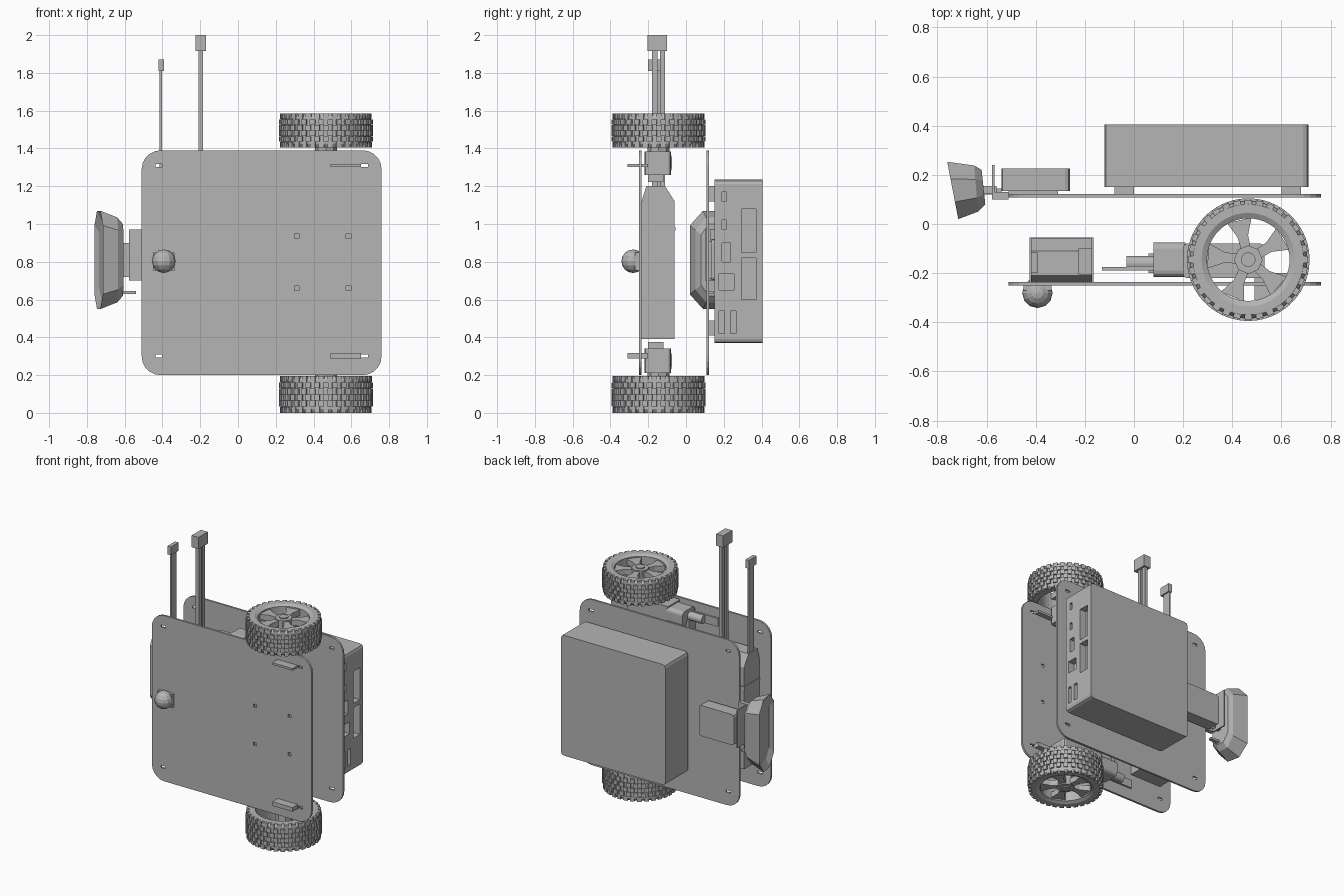
import bpy, bmesh, math
from mathutils import Matrix, Vector

cube = bpy.data.objects.get("Cube")
if cube:
    bpy.data.objects.remove(cube, do_unlink=True)

GREY = (0.46, 0.46, 0.46, 1)
mat = bpy.data.materials.new("plain grey")
mat.use_nodes = True
mat.diffuse_color = GREY
mat.node_tree.nodes["Principled BSDF"].inputs["Base Color"].default_value = GREY


def finish(name, bm):
    bmesh.ops.recalc_face_normals(bm, faces=bm.faces[:])
    mesh = bpy.data.meshes.new(name)
    bm.to_mesh(mesh)
    bm.free()
    mesh.materials.append(mat)
    obj = bpy.data.objects.new(name, mesh)
    bpy.context.scene.collection.objects.link(obj)
    return obj


def add_box(bm, x, y, z):
    size = Vector((x[1] - x[0], y[1] - y[0], z[1] - z[0]))
    mid = Vector((sum(x), sum(y), sum(z))) / 2
    bmesh.ops.create_cube(bm, size=1, matrix=Matrix.Translation(mid) @ Matrix.Diagonal(size).to_4x4())


def boxes(name, *parts):
    bm = bmesh.new()
    for part in parts:
        add_box(bm, *part)
    return finish(name, bm)


def bevel_axis(obj, axis, width, segments):
    # Round only the edges that run along one axis
    bm = bmesh.new()
    bm.from_mesh(obj.data)
    edges = [e for e in bm.edges
             if abs((e.verts[0].co - e.verts[1].co).normalized()[axis]) > 0.99]
    bmesh.ops.bevel(bm, geom=edges, offset=width, segments=segments, profile=0.5, affect='EDGES')
    bm.to_mesh(obj.data)
    bm.free()


def cut(obj, cutter):
    cutter.hide_render = True
    mod = obj.modifiers.new("cut", 'BOOLEAN')
    mod.object = cutter
    mod.operation = 'DIFFERENCE'
    mod.solver = 'EXACT'
    bpy.context.view_layer.update()
    graph = bpy.context.evaluated_depsgraph_get()
    mesh = bpy.data.meshes.new_from_object(obj.evaluated_get(graph))
    obj.modifiers.clear()
    obj.data = mesh
    bpy.data.objects.remove(cutter, do_unlink=True)


def loft(name, sections):
    # Bridge matching rings of points and cap the ends
    bm = bmesh.new()
    rings = [[bm.verts.new(p) for p in ring] for ring in sections]
    n = len(rings[0])
    for a, b in zip(rings, rings[1:]):
        for i in range(n):
            j = (i + 1) % n
            bm.faces.new((a[i], a[j], b[j], b[i]))
    bm.faces.new(rings[0])
    bm.faces.new(rings[-1])
    return finish(name, bm)


def cylinder(name, start, end, radius, sides=16):
    a, b = Vector(start), Vector(end)
    turn = (b - a).to_track_quat('Z', 'Y').to_matrix().to_4x4()
    bm = bmesh.new()
    bmesh.ops.create_cone(bm, cap_ends=True, segments=sides, radius1=radius, radius2=radius,
                          depth=(b - a).length, matrix=Matrix.Translation((a + b) / 2) @ turn)
    return finish(name, bm)


# Chassis plates with rounded corners, slots and screw holes
def chassis_plate(name, y0, y1, screws):
    plate = boxes(name, ((-0.51, 0.76), (y0, y1), (0.2, 1.39)))
    bevel_axis(plate, 1, 0.1, 5)
    deep = (y0 - 0.1, y1 + 0.1)
    holes = [((x - 0.018, x + 0.018), deep, (z - 0.008, z + 0.008))
             for x in (-0.42, 0.67) for z in (0.3, 1.31)]
    if screws:
        holes += [((x - 0.012, x + 0.012), deep, (z - 0.011, z + 0.011))
                  for x in (0.31, 0.585) for z in (0.66, 0.935)]
    cut(plate, boxes("plate_cutter", *holes))


chassis_plate("front_plate", -0.25, -0.235, True)
chassis_plate("back_plate", 0.108, 0.122, False)

# Computer case with ports on its left side
case = boxes("computer_case", ((-0.12, 0.71), (0.15, 0.405), (0.37, 1.235)))
bevel_axis(case, 1, 0.022, 2)
ports = [((0.19, 0.215), (1.12, 1.17)), ((0.19, 0.215), (0.97, 1.02)),
         ((0.19, 0.235), (0.8, 0.9)), ((0.175, 0.255), (0.65, 0.735)),
         ((0.175, 0.205), (0.42, 0.54)), ((0.235, 0.265), (0.42, 0.54)),
         ((0.295, 0.37), (0.85, 1.08)), ((0.295, 0.37), (0.6, 0.82))]
cut(case, boxes("port_cutter", *[((0.66, 0.8), y, z) for y, z in ports]))
boxes("case_feet", *[((x, x + 0.08), (0.12, 0.155), (z, z + 0.08))
                     for x in (-0.08, 0.6) for z in (0.41, 1.12)])


# Wheels: lathed tyre, staggered tread, spoked rim and hub
def wheel(name, z0, side, width):
    cx, cy = 0.465, -0.145

    def at(r, angle, h):
        return (cx + r * math.cos(angle), cy + r * math.sin(angle), z0 + side * h)

    profile = [(0.168, 0.012), (0.19, 0), (0.225, 0), (0.238, 0.02),
               (0.238, width - 0.02), (0.225, width), (0.185, width), (0.168, width - 0.04)]
    bm = bmesh.new()
    steps = 48
    rings = [[bm.verts.new(at(r, math.tau * i / steps, h)) for r, h in profile]
             for i in range(steps)]
    for i in range(steps):
        a, b = rings[i], rings[(i + 1) % steps]
        for j in range(len(profile)):
            k = (j + 1) % len(profile)
            bm.faces.new((a[j], b[j], b[k], a[k]))
    finish(name + "_tyre", bm)

    bm = bmesh.new()
    rows, count = 6, 32
    for row in range(rows):
        for i in range(count):
            angle = math.tau * (i + 0.5 * (row % 2)) / count
            h = width * (row + 0.5) / rows
            r = 0.237 if 0 < row < rows - 1 else 0.231
            place = Matrix.Translation(at(r, angle, h)) @ Matrix.Rotation(angle, 4, 'Z')
            bmesh.ops.create_cube(bm, size=1, matrix=place @ Matrix.Diagonal((0.024, 0.029, width / rows * 0.96, 1)))
    finish(name + "_tread", bm)

    for s in range(5):
        mid = math.radians(31 + 72 * s)
        spoke = []
        for r, half in ((0.04, 0.02), (0.1, 0.022), (0.172, 0.052)):
            w = half / r
            spoke.append([at(r, mid - w, 0.02), at(r, mid + w, 0.02),
                          at(r, mid + w, 0.06), at(r, mid - w, 0.06)])
        loft(name + "_spoke", spoke)
    cylinder(name + "_hub", at(0, 0, 0.012), at(0, 0, width + 0.02), 0.058, 8)
    cylinder(name + "_axle", at(0, 0, 0.004), at(0, 0, width + 0.1), 0.03, 12)


wheel("lower_wheel", 0, 1, 0.195)
wheel("upper_wheel", 1.585, -1, 0.18)

# Gear motors with tail shafts and mounting tabs
for name, z0, z1, inward, tab in (("lower", 0.21, 0.34, 1, (0.288, 0.318)),
                                  ("upper", 1.26, 1.385, -1, (1.302, 1.317))):
    zm = (z0 + z1) / 2
    gearbox = boxes(name + "_gearbox", ((0.2, 0.53), (-0.22, -0.08), (z0, z1)))
    bevel_axis(gearbox, 2, 0.015, 2)
    can = boxes(name + "_motor_can", ((0.08, 0.21), (-0.215, -0.075), (z0 + 0.01, z1 - 0.01)))
    bevel_axis(can, 0, 0.025, 3)
    cylinder(name + "_motor_tail", (-0.03, -0.16, zm), (0.09, -0.16, zm), 0.03)
    boxes(name + "_motor_clip",
          ((-0.13, 0.08), (-0.19, -0.175), (zm - 0.03, zm + 0.03)),
          ((0.06, 0.09), (-0.2, -0.12), (zm + inward * 0.06 - 0.04, zm + inward * 0.06 + 0.04)))
    boxes(name + "_mounting_tab", ((0.49, 0.65), (-0.31, -0.2), tab))

# Battery pack with a tapered upper end
layers = [(0.39, -0.235, -0.06), (1.12, -0.235, -0.06), (1.2, -0.21, -0.11)]
loft("battery", [[(-0.42, y0, z), (-0.17, y0, z), (-0.17, y1, z), (-0.42, y1, z)]
                 for z, y0, y1 in layers])
boxes("battery_strap", ((-0.425, -0.165), (-0.235, -0.055), (0.965, 0.985)))

# Upright battery leads with end connectors
boxes("main_leads", *[((-0.21, -0.185), (y, y + 0.028), (1.15, 1.93)) for y in (-0.18, -0.138)])
boxes("main_connector", ((-0.225, -0.17), (-0.205, -0.1), (1.915, 2.0)))
boxes("balance_leads", ((-0.415, -0.403), (-0.18, -0.12), (1.1, 1.82)))
boxes("balance_connector", ((-0.42, -0.393), (-0.2, -0.115), (1.81, 1.87)))

# Caster on the front plate
boxes("caster_base", ((-0.45, -0.335), (-0.27, -0.245), (0.755, 0.85)))
bm = bmesh.new()
bmesh.ops.create_uvsphere(bm, u_segments=12, v_segments=8, radius=0.062,
                          matrix=Matrix.Translation((-0.393, -0.28, 0.803)))
finish("caster_ball", bm)

# Sensor arm on the back plate
arm = boxes("sensor_servo", ((-0.54, -0.26), (0.135, 0.225), (0.7, 0.92)))
bevel_axis(arm, 1, 0.02, 2)
boxes("sensor_base", ((-0.51, -0.31), (0.12, 0.14), (0.71, 0.91)))
boxes("sensor_bracket", ((-0.578, -0.568), (0.1, 0.24), (0.7, 0.97)),
      ((-0.575, -0.51), (0.1, 0.13), (0.7, 0.97)),
      ((-0.64, -0.56), (0.125, 0.155), (0.72, 0.9)),
      ((-0.62, -0.54), (0.12, 0.145), (0.63, 0.645)))


# Tilted sensor head, flared outwards with a dished face
def head_ring(x_top, x_low, y0, y1, z0, z1):
    c, ring = 0.3, []
    for u, v in ((c, 0), (1 - c, 0), (1, c / 2), (1, 1 - c / 2),
                 (1 - c, 1), (c, 1), (0, 1 - c / 2), (0, c / 2)):
        ring.append((x_low + (x_top - x_low) * u, y0 + (y1 - y0) * u, z0 + (z1 - z0) * v))
    return ring


loft("sensor_head", [head_ring(-0.62, -0.605, 0.08, 0.22, 0.62, 1.0),
                     head_ring(-0.65, -0.635, 0.05, 0.238, 0.585, 1.035),
                     head_ring(-0.76, -0.715, 0.02, 0.253, 0.55, 1.07),
                     head_ring(-0.735, -0.695, 0.05, 0.225, 0.6, 1.02)])
